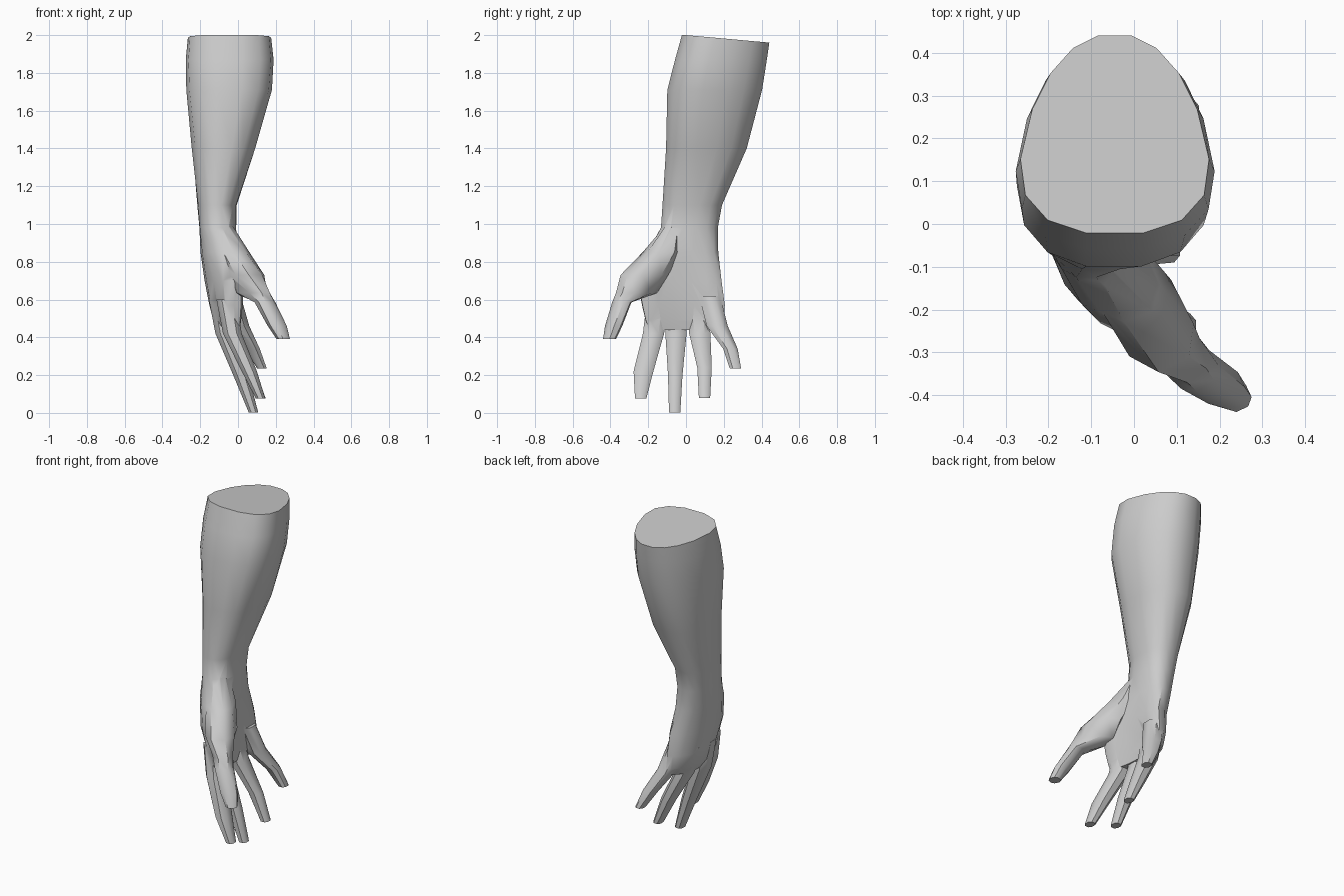
import bpy, bmesh
from math import sin, cos, pi, radians, copysign

cube = bpy.data.objects.get("Cube")
if cube:
    bpy.data.objects.remove(cube, do_unlink=True)

skin = bpy.data.materials.new("plain_grey")
skin.use_nodes = True
GREY = (0.6, 0.6, 0.6, 1)
skin.diffuse_color = GREY
skin.node_tree.nodes["Principled BSDF"].inputs["Base Color"].default_value = GREY


def loft(name, sections, sides, power=0.85, top_slope=0.0):
    """Skin level rings: (z, centre x, centre y, half x, half y, tilt, egg, cup)."""
    bm = bmesh.new()
    rings = []
    for i, section in enumerate(sections):
        z, cx, cy, rx, ry, tilt, egg, cup = (tuple(section) + (0, 0, 0))[:8]
        t = radians(tilt)
        ring = []
        for k in range(sides):
            a = 2 * pi * (k + 0.5) / sides
            u = copysign(abs(cos(a)) ** power, cos(a))
            v = copysign(abs(sin(a)) ** power, sin(a))
            x = rx * u * (1 - egg * v) + cup * v * v
            y = ry * v
            px, py = cx + x * cos(t) - y * sin(t), cy + x * sin(t) + y * cos(t)
            ring.append(bm.verts.new((px, py, z - (top_slope * py if i == 0 else 0))))
        rings.append(ring)
    for upper, lower in zip(rings, rings[1:]):
        for k in range(sides):
            n = (k + 1) % sides
            bm.faces.new((upper[k], lower[k], lower[n], upper[n]))
    bm.faces.new(rings[0])
    bm.faces.new(rings[-1][::-1])
    bmesh.ops.recalc_face_normals(bm, faces=bm.faces)
    mesh = bpy.data.meshes.new(name)
    bm.to_mesh(mesh)
    bm.free()
    mesh.materials.append(skin)
    obj = bpy.data.objects.new(name, mesh)
    bpy.context.collection.objects.link(obj)
    return obj


# Forearm, wrist and cupped palm
arm = loft("forearm_and_hand", [
    (2.0, -.045, .21, .21, .235, 0, .27),
    (1.87, -.044, .185, .223, .247, 0, .24),
    (1.71, -.047, .152, .22, .255, 0, .19),
    (1.4, -.077, .108, .168, .217, 0, .06),
    (1.1, -.111, .033, .104, .16, 0, -.08),
    (.98, -.107, .018, .098, .153, 0, -.04),
    (.85, -.1, -.02, .098, .19, 5, 0, .03),
    (.7, -.088, -.04, .09, .225, 5, 0, .065),
    (.57, -.08, -.018, .073, .222, 4, 0, .065),
    (.49, -.073, -.01, .06, .21, 3, 0, .06),
    (.44, -.06, -.01, .04, .19, 3, 0, .05),
], 16, top_slope=.09)

# Thumb with its fleshy base and web
parts = [loft("thumb", [
    (1.0, -.072, -.06, .04, .045),
    (.85, -.025, -.13, .08, .1, 22),
    (.73, .038, -.22, .09, .13, 27),
    (.635, .075, -.262, .062, .125, 38),
    (.585, .143, -.34, .055, .048, 32),
    (.46, .208, -.383, .05, .043, 25),
    (.39, .24, -.405, .034, .033, 25),
], 8)]

# Fingers: points from inside the palm to the tip, tapering
fingers = {
    "index_finger": [(.6, -.06, -.15), (.42, -.03, -.172), (.22, .06, -.225), (.075, .12, -.24)],
    "middle_finger": [(.6, -.1, -.05), (.42, -.07, -.053), (.2, .015, -.057), (.002, .082, -.06)],
    "ring_finger": [(.6, -.09, .055), (.42, -.04, .073), (.24, .05, .098), (.08, .12, .098)],
    "little_finger": [(.62, -.04, .125), (.46, .01, .165), (.34, .075, .235), (.235, .127, .262)],
}
for name, path in fingers.items():
    spread = .056 if name == "index_finger" else .041
    widths = [(.058, .06), (.053, .06), (.043, spread), (.027, .032)]
    parts.append(loft(name, [p + w for p, w in zip(path, widths)], 8))

# Merge everything into one skin
bpy.ops.object.select_all(action='DESELECT')
bpy.context.view_layer.objects.active = arm
arm.select_set(True)
for part in parts:
    mod = arm.modifiers.new("join_" + part.name, 'BOOLEAN')
    mod.operation = 'UNION'
    mod.solver = 'EXACT'
    mod.object = part
    bpy.ops.object.modifier_apply(modifier=mod.name)
    bpy.data.objects.remove(part, do_unlink=True)

bpy.ops.object.shade_smooth_by_angle(angle=radians(45))
